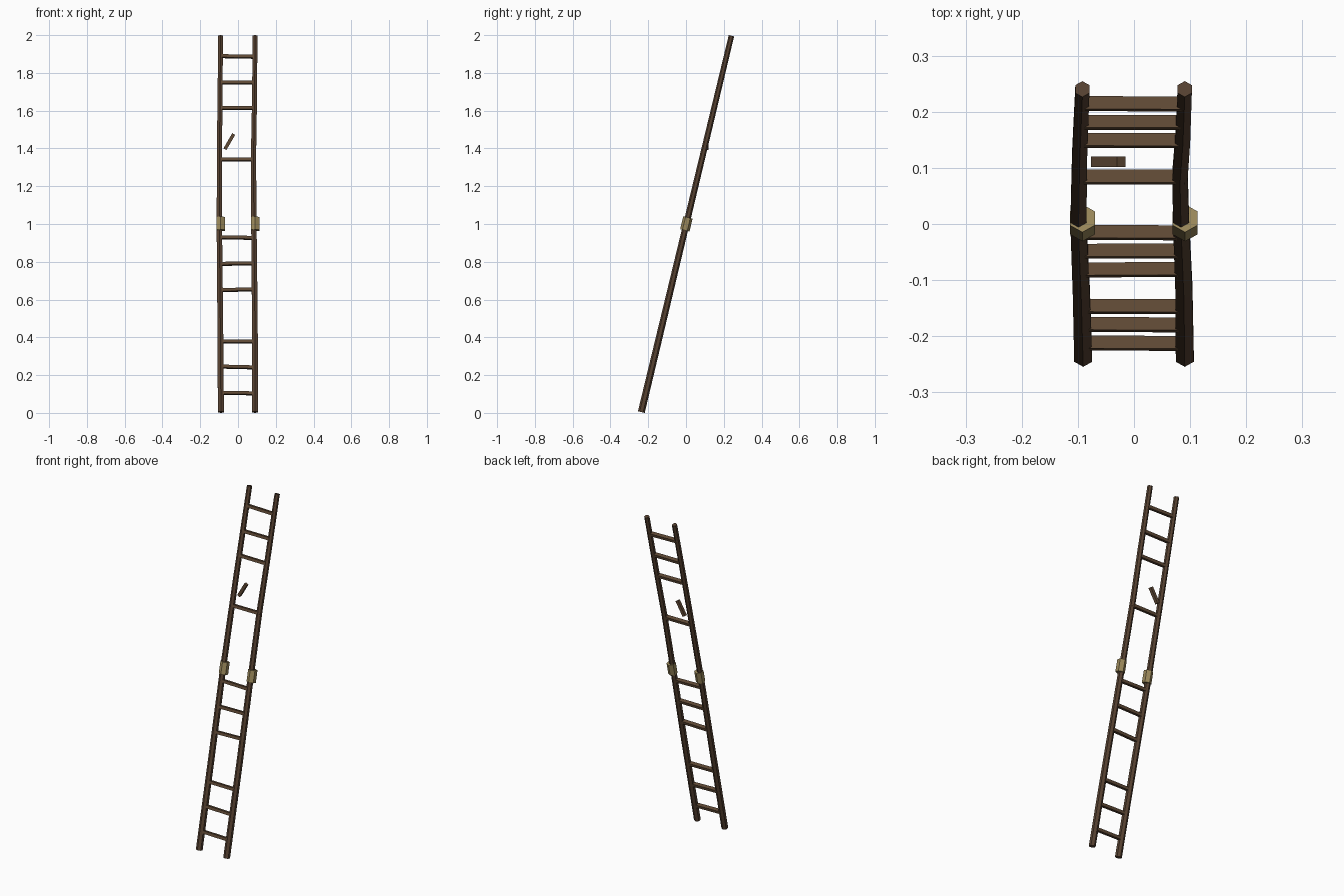
import bpy, bmesh, math
from mathutils import Matrix, Vector

if "Cube" in bpy.data.objects:
    bpy.data.objects.remove(bpy.data.objects["Cube"])

LEAN = 0.235                      # backward lean of the ladder, radians
TILT = Matrix.Translation((0, 0.002, 1.0005)) @ Matrix.Rotation(-LEAN, 4, 'X')
HALF = 1.0243                     # half length of a rail


def material(name, rgb):
    m = bpy.data.materials.new(name)
    m.diffuse_color = (*rgb, 1)
    m.use_nodes = True
    m.node_tree.nodes["Principled BSDF"].inputs["Base Color"].default_value = m.diffuse_color
    return m


RAIL = material("dark_brown_wood", (0.095, 0.054, 0.031))
RUNG = material("brown_wood", (0.117, 0.068, 0.036))
BRASS = material("dull_brass", (0.33, 0.25, 0.105))


def finish(bm, name, mat, matrix):
    bmesh.ops.recalc_face_normals(bm, faces=bm.faces)
    me = bpy.data.meshes.new(name)
    bm.to_mesh(me)
    bm.free()
    me.materials.append(mat)
    ob = bpy.data.objects.new(name, me)
    ob.matrix_world = matrix
    bpy.context.collection.objects.link(ob)


def hex_tube(name, mat, stations):
    """Capped six-sided tube through (x, z, radius) stations, in ladder space."""
    bm = bmesh.new()
    rings = []
    for x, z, r in stations:
        rings.append([bm.verts.new((x + r * math.sin(k * math.pi / 3),
                                    r * math.cos(k * math.pi / 3), z)) for k in range(6)])
    for a, b in zip(rings, rings[1:]):
        for k in range(6):
            bm.faces.new((a[k], a[(k + 1) % 6], b[(k + 1) % 6], b[k]))
    bm.faces.new(rings[0])
    bm.faces.new(rings[-1])
    finish(bm, name, mat, TILT)


def box(name, mat, size, matrix):
    bm = bmesh.new()
    bmesh.ops.create_cube(bm, size=1)
    bmesh.ops.scale(bm, vec=size, verts=bm.verts)
    finish(bm, name, mat, matrix)


# Slightly crooked, tapering side rails: (fraction up, x)
rails = {
    "left_rail": [(0, -0.0905), (0.25, -0.094), (0.5, -0.099), (0.75, -0.097), (1, -0.092)],
    "right_rail": [(0, 0.0905), (0.25, 0.089), (0.5, 0.084), (0.68, 0.082), (0.82, 0.087), (1, 0.0905)],
}
for name, pts in rails.items():
    hex_tube(name, RAIL, [(x, (2 * t - 1) * HALF, 0.0185 - 0.004 * t) for t, x in pts])

# Brass collars at mid height
for name, x in (("left_collar", -0.092), ("right_collar", 0.091)):
    hex_tube(name, BRASS, [(x, -0.035, 0.0255), (x, 0.035, 0.0255)])

# Rungs, some missing: (height, sideways tilt)
rungs = [(0.105, 0.02), (0.243, 0.025), (0.378, 0.01), (0.652, -0.025), (0.79, -0.01),
         (0.928, 0.02), (1.341, 0.0), (1.614, 0.01), (1.749, 0.0), (1.887, 0.02)]
for i, (z, roll) in enumerate(rungs):
    along = (z - 1.0005) / math.cos(LEAN)
    box(f"rung_{i + 1}", RUNG, Vector((0.186, 0.0235, 0.0165)),
        TILT @ Matrix.Translation((-0.003, 0, along)) @ Matrix.Rotation(roll, 4, 'Y'))

# Broken rung piece hanging at an angle
box("broken_rung", RUNG, Vector((0.093, 0.018, 0.018)),
    Matrix.Translation((-0.046, 0.111, 1.436)) @ Matrix.Rotation(-math.radians(60), 4, 'Y'))
